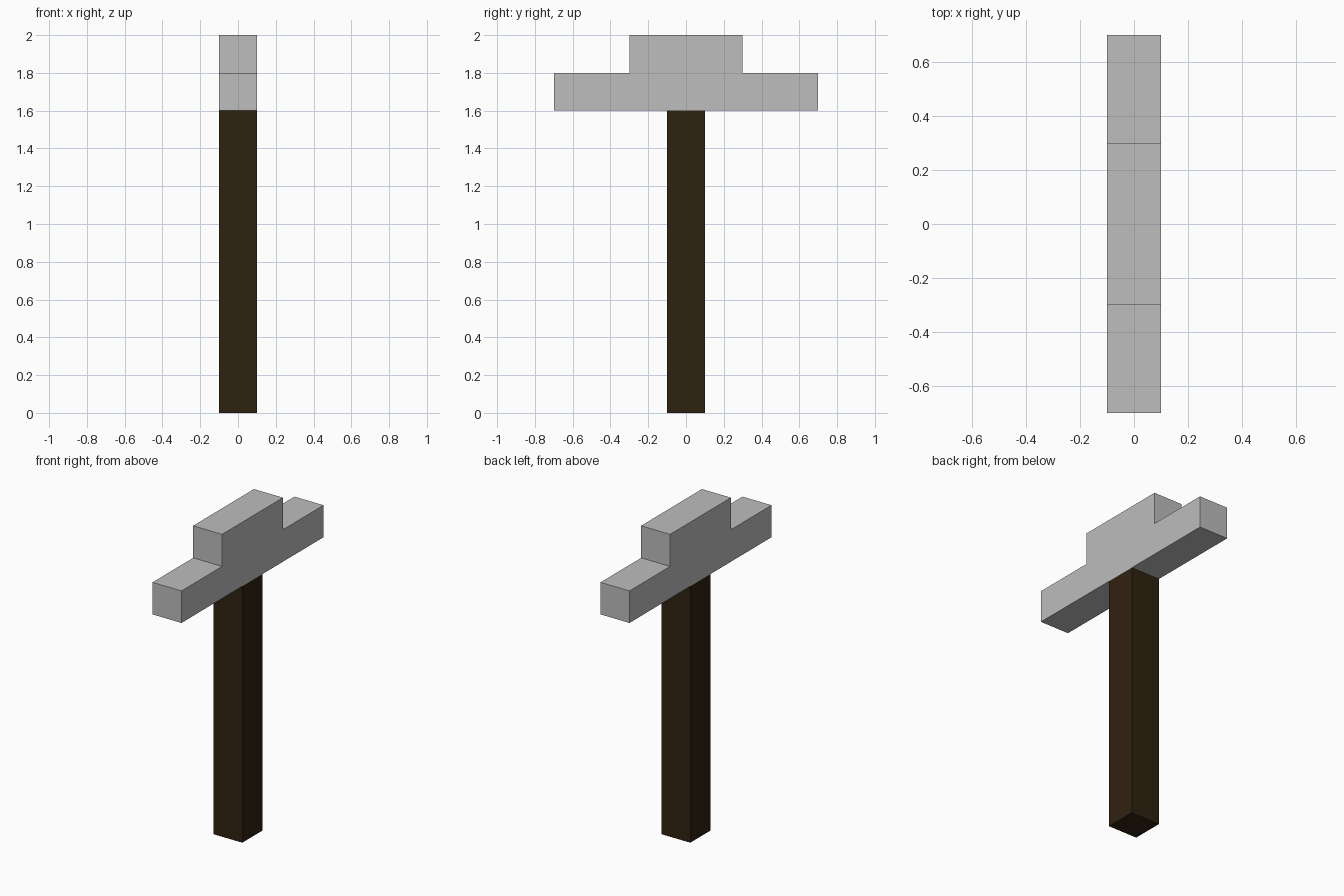
import bpy
import bmesh

cube = bpy.data.objects.get("Cube")
if cube:
    bpy.data.objects.remove(cube, do_unlink=True)


def material(name, rgb):
    mat = bpy.data.materials.new(name)
    mat.use_nodes = True
    color = (*rgb, 1.0)
    mat.diffuse_color = color
    mat.node_tree.nodes["Principled BSDF"].inputs["Base Color"].default_value = color
    return mat


def extrude_profile(name, profile, half_width, mat):
    """Extrude a side profile of (y, z) points evenly across x."""
    bm = bmesh.new()
    face = bm.faces.new([bm.verts.new((-half_width, y, z)) for y, z in profile])
    result = bmesh.ops.extrude_face_region(bm, geom=[face])
    moved = [v for v in result["geom"] if isinstance(v, bmesh.types.BMVert)]
    bmesh.ops.translate(bm, verts=moved, vec=(2 * half_width, 0, 0))
    bmesh.ops.recalc_face_normals(bm, faces=bm.faces)
    mesh = bpy.data.meshes.new(name)
    bm.to_mesh(mesh)
    bm.free()
    mesh.materials.append(mat)
    obj = bpy.data.objects.new(name, mesh)
    bpy.context.collection.objects.link(obj)
    return obj


steel = material("grey steel", (0.51, 0.51, 0.51))
wood = material("dark wood", (0.028, 0.016, 0.005))

HALF = 0.1       # half thickness shared by both parts
JOIN = 1.6       # height where the head meets the handle

# Square handle
handle = [(-HALF, 0), (HALF, 0), (HALF, JOIN), (-HALF, JOIN)]
extrude_profile("handle", handle, HALF, wood)

# Stepped head: one half of the outline, mirrored front to back
half_head = [(0.7, JOIN), (0.7, 1.8), (0.3, 1.8), (0.3, 2.0)]
head = half_head + [(-y, z) for y, z in reversed(half_head)]
extrude_profile("hammer_head", head, HALF, steel)
